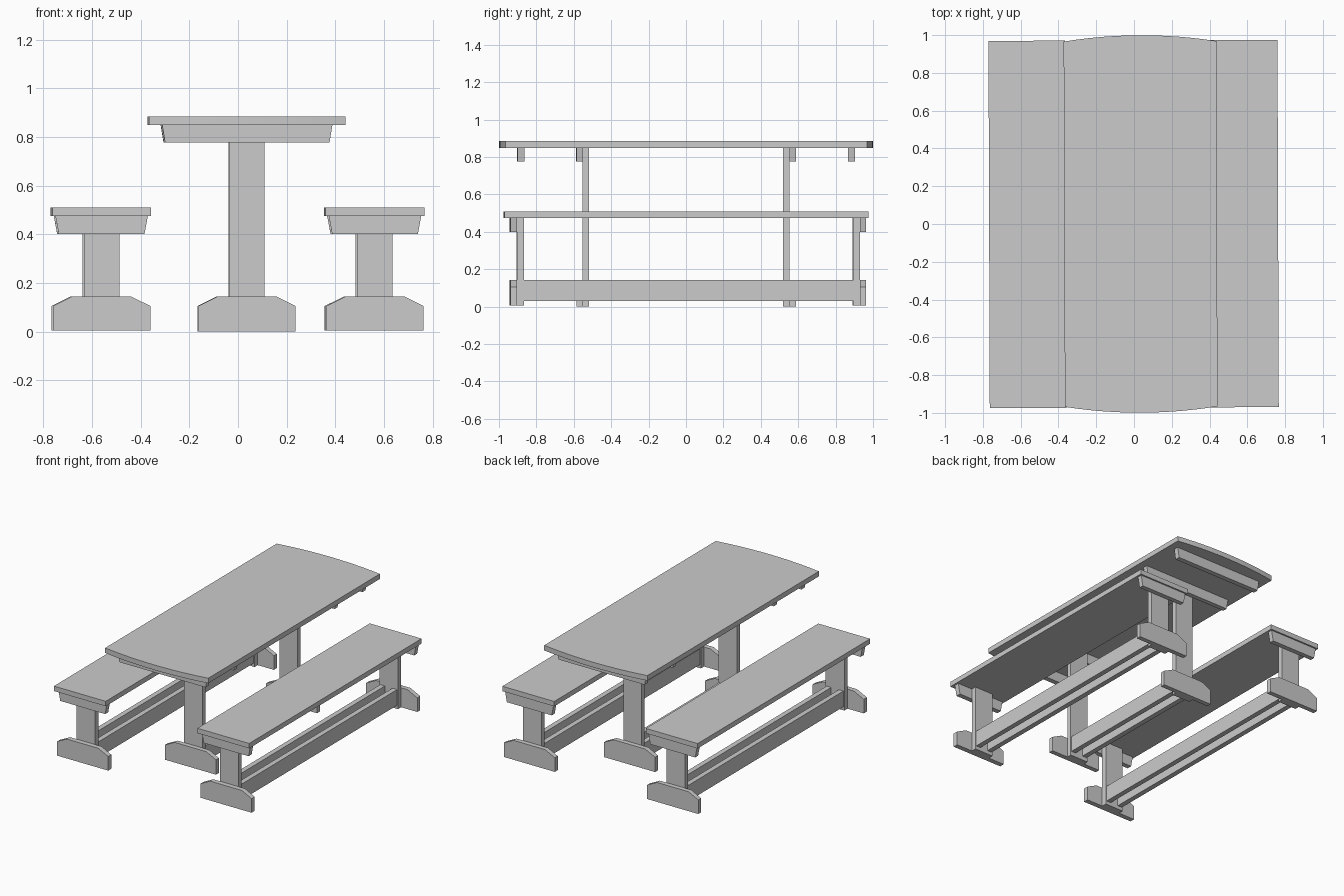
import bpy, math

if "Cube" in bpy.data.objects:
    bpy.data.objects.remove(bpy.data.objects["Cube"])

TURN = 0.0035  # the whole set stands very slightly turned


def prism(name, outline, lo, hi, axis):
    """Extrude a 2D outline along y (outline in x,z) or z (outline in x,y)."""
    n = len(outline)
    if axis == 'y':
        verts = [(a, d, b) for d in (lo, hi) for a, b in outline]
    else:
        verts = [(a, b, d) for d in (lo, hi) for a, b in outline]
    faces = [tuple(range(n))[::-1], tuple(range(n, 2 * n))]
    faces += [(i, (i + 1) % n, n + (i + 1) % n, n + i) for i in range(n)]
    if axis == 'y':
        faces = [f[::-1] for f in faces]
    me = bpy.data.meshes.new(name)
    me.from_pydata(verts, [], faces)
    ob = bpy.data.objects.new(name, me)
    ob.rotation_euler.z = TURN
    bpy.context.collection.objects.link(ob)
    return ob


def box(name, x0, x1, y0, y1, z0, z1):
    return prism(name, [(x0, z0), (x1, z0), (x1, z1), (x0, z1)], y0, y1, 'y')


def foot(name, cx, y0, y1, z0):
    # block with chamfered upper corners
    pts = [(-.2, z0), (.2, z0), (.2, .105), (.123, .143), (-.123, .143), (-.2, .105)]
    prism(name, [(cx + x, z) for x, z in pts], y0, y1, 'y')


def batten(name, cx, top, bottom, z0, z1, y0, y1):
    # tapered support board below a top or seat
    pts = [(-bottom, z0), (bottom, z0), (top, z1), (-top, z1)]
    prism(name, [(cx + x, z) for x, z in pts], y0, y1, 'y')


def stretchers(name, cx, y0, y1):
    # pair of parallel long boards between the posts
    for s in (-1, 1):
        c = cx + s * .048
        box(name, c - .018, c + .018, y0, y1, .03, .142)


# table top with bowed ends
TX, HALF, SAG = .035, .404, .032
R = (HALF ** 2 + SAG ** 2) / (2 * SAG)
ang = math.asin(HALF / R)
N = 12
arc = []
for i in range(N + 1):
    a = -ang + 2 * ang * i / N
    arc.append((R * math.sin(a), .999 - R + R * math.cos(a)))
outline = [(TX + x, -y) for x, y in arc] + [(TX + x, y) for x, y in reversed(arc)]
prism("table_top", outline, .849, .885, 'z')

# table supports
for s in (-1, 1):
    def span(a, b):
        return (min(s * a, s * b), max(s * a, s * b))
    box("table_post", TX - .072, TX + .072, *span(.519, .553), 0, .849)
    foot("table_foot", TX, *span(.553, .586), 0)
    batten("table_batten", TX, .35, .338, .777, .849, *span(.553, .586))
    batten("table_end_batten", TX, .35, .338, .777, .849, *span(.866, .902))
stretchers("table_stretcher", TX, -.519, .519)

# two benches
for side, cx in (("left", -.564), ("right", .56)):
    box(side + "_seat", cx - .203, cx + .203, -.972, .972, .475, .51)
    for post, outer in (((-.905, -.869), (-.94, -.905)),
                        ((.893, .928), (.928, .961))):
        box(side + "_bench_post", cx - .073, cx + .073, *post, .005, .475)
        foot(side + "_bench_foot", cx, *outer, .005)
        batten(side + "_bench_batten", cx, .19, .176, .4, .475, *outer)
    stretchers(side + "_bench_stretcher", cx, -.869, .893)
